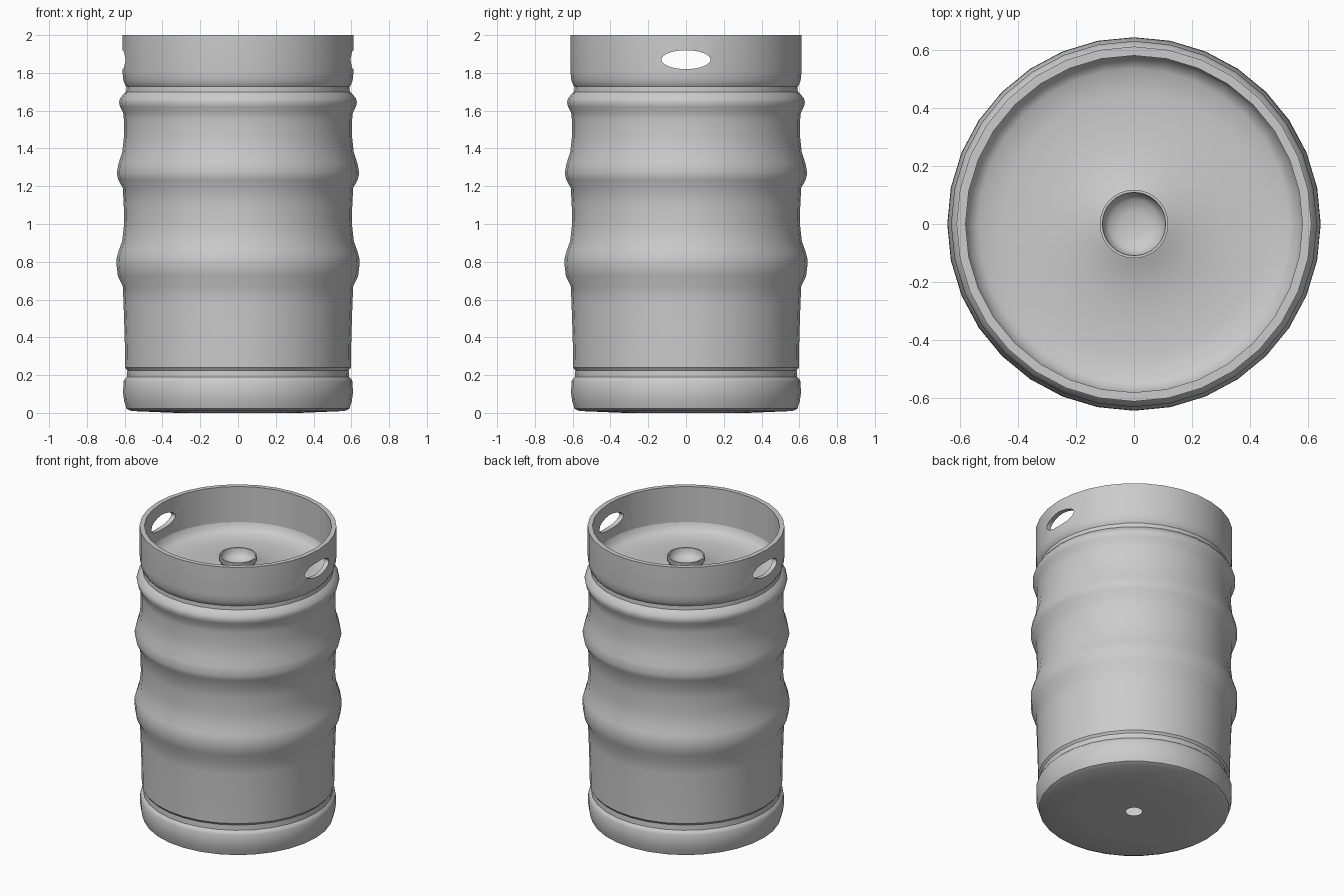
import bpy, math

if "Cube" in bpy.data.objects:
    bpy.data.objects.remove(bpy.data.objects["Cube"])

SEG = 32


def lathe(name, profile, closed=False, angle=35):
    """Revolve (radius, z) points around z; radius 0 becomes one pole vertex."""
    verts, rings, faces = [], [], []
    for r, z in profile:
        start = len(verts)
        if r == 0:
            verts.append((0, 0, z))
            rings.append([start] * SEG)
        else:
            for i in range(SEG):
                a = 2 * math.pi * i / SEG
                verts.append((r * math.cos(a), r * math.sin(a), z))
            rings.append(list(range(start, start + SEG)))
    pairs = list(zip(rings, rings[1:]))
    if closed:
        pairs.append((rings[-1], rings[0]))
    for lo, hi in pairs:
        for i in range(SEG):
            j = (i + 1) % SEG
            quad = [lo[i], lo[j], hi[j], hi[i]]
            faces.append(list(dict.fromkeys(quad)))
    mesh = bpy.data.meshes.new(name)
    mesh.from_pydata(verts, [], faces)
    mesh.update()
    obj = bpy.data.objects.new(name, mesh)
    bpy.context.collection.objects.link(obj)
    smooth(obj, angle)
    return obj


def select(obj):
    bpy.ops.object.select_all(action='DESELECT')
    obj.select_set(True)
    bpy.context.view_layer.objects.active = obj


def smooth(obj, angle):
    select(obj)
    bpy.ops.object.shade_smooth_by_angle(angle=math.radians(angle))


# Barrel: base with small centre hole, foot ring, two rolling ribs, shoulder bead
lathe("barrel", [
    (0.05, 0.0), (0.33, 0.0), (0.565, 0.01), (0.59, 0.022), (0.602, 0.06),
    (0.608, 0.10), (0.607, 0.165), (0.60, 0.178), (0.588, 0.19), (0.586, 0.225),
    (0.597, 0.24), (0.60, 0.40), (0.606, 0.58), (0.610, 0.67),
    (0.636, 0.725), (0.643, 0.78), (0.642, 0.82), (0.632, 0.857),
    (0.613, 0.91), (0.603, 1.00), (0.605, 1.10), (0.610, 1.19),
    (0.634, 1.235), (0.642, 1.27), (0.632, 1.322),
    (0.613, 1.38), (0.604, 1.46), (0.604, 1.55), (0.608, 1.59),
    (0.624, 1.62), (0.630, 1.645), (0.624, 1.665), (0.604, 1.69),
    (0.592, 1.70), (0.59, 1.735), (0.575, 1.735)])

# Top collar: closed ring with a thick wall
collar = lathe("top_collar", [
    (0.585, 1.72), (0.597, 1.735), (0.607, 1.76), (0.611, 1.80), (0.611, 2.0),
    (0.58, 2.0), (0.58, 1.72)], closed=True)

# Oval hand holes through both sides of the collar
bpy.ops.mesh.primitive_cylinder_add(vertices=32, radius=1, depth=2,
                                    location=(0, 0, 1.87), rotation=(0, math.pi / 2, 0))
cutter = bpy.context.object
cutter.name = "hand_hole_cutter"
cutter.scale = (0.05, 0.13, 1)
cutter.hide_render = True
select(collar)
cut = collar.modifiers.new("hand_holes", 'BOOLEAN')
cut.operation = 'DIFFERENCE'
cut.solver = 'EXACT'
cut.object = cutter
bpy.ops.object.modifier_move_to_index(modifier=cut.name, index=0)
bpy.ops.object.modifier_apply(modifier=cut.name)
bpy.data.objects.remove(cutter)
smooth(collar, 35)

# Dished top rising to the neck
lathe("dished_top", [
    (0.581, 1.76), (0.568, 1.72), (0.535, 1.70), (0.45, 1.69), (0.32, 1.692),
    (0.22, 1.705), (0.15, 1.725), (0.10, 1.745)][::-1], angle=60)

# Neck: waisted outside, rounded lip, cupped inside
lathe("valve_neck", [
    (0.115, 1.70), (0.105, 1.735), (0.105, 1.755), (0.118, 1.77), (0.118, 1.80),
    (0.109, 1.80), (0.105, 1.77), (0.085, 1.745), (0.045, 1.735), (0, 1.732)], angle=50)
